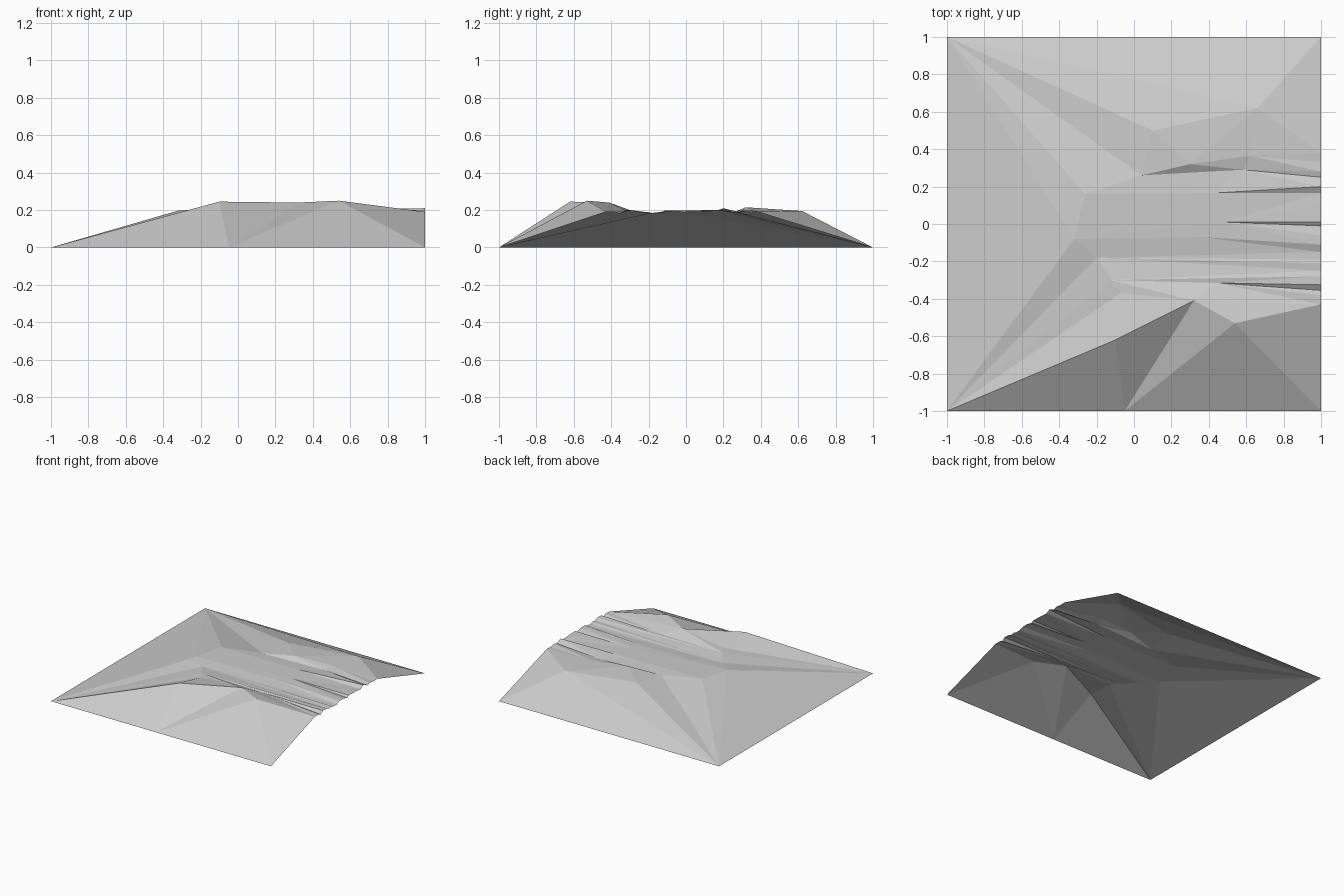
import bpy
import bmesh
from mathutils import Vector
from mathutils.geometry import delaunay_2d_cdt

cube = bpy.data.objects.get("Cube")
if cube:
    bpy.data.objects.remove(cube)

# Landmarks of the plateau: corners, ridge tops and gully heads
points = {
    "southwest": (-1, -1, 0), "southeast": (1, -1, 0),
    "northeast": (1, 1, 0), "northwest": (-1, 1, 0),
    "south_foot": (-.05, -1, 0),
    "south_shoulder": (-.1, -.62, .245), "south_saddle": (.32, -.41, .24),
    "south_peak": (.54, -.53, .25),
    "west_top": (-.32, -.08, .197), "west_bench": (-.26, .16, .2),
    "long_gully": (-.2, -.18, .185),
    "low_bench": (-.12, -.3, .2), "low_step": (-.07, -.37, .205),
    "gully_a": (.44, -.315, .195), "gully_b": (.36, -.07, .195),
    "gully_c": (.48, .01, .197), "gully_d": (.42, .165, .197),
    "scarp_west": (.04, .26, .19), "scarp_east": (.58, .29, .187),
    "scarp_top": (.3, .32, .215), "north_step": (.62, .365, .2),
    "north_shoulder": (.1, .5, .203), "north_peak": (.66, .62, .195),
}

# Eroded rim along the open right side, as (y, height) from south to north
rim = [(-.43, .19), (-.38, .19), (-.355, .18), (-.325, .2), (-.28, .198),
       (-.25, .187), (-.21, .19), (-.19, .183), (-.15, .182), (-.11, .198),
       (-.06, .197), (-.01, .185), (.01, .198), (.1, .195), (.165, .19),
       (.2, .21), (.25, .188), (.28, .197), (.33, .19), (.38, .192)]
for i, (y, z) in enumerate(rim):
    points[f"rim_{i}"] = (1, y, z)

names = list(points)
edges = []


def fan(start, *ends):
    """Crease lines from one landmark to several others."""
    edges.extend((names.index(start), names.index(end)) for end in ends)


# Slopes rising from the corners
fan("southwest", "south_foot", "south_shoulder", "low_step", "low_bench",
    "long_gully", "west_top", "northwest")
fan("southeast", "south_foot", "south_peak", "rim_0")
fan("northeast", "northwest", "north_peak", "rim_19")
fan("northwest", "west_top", "west_bench", "scarp_west", "north_shoulder",
    "north_peak")

# South ridge
fan("south_foot", "south_shoulder", "south_saddle", "south_peak")
fan("south_saddle", "south_shoulder", "south_peak", "low_step", "rim_0")
fan("south_peak", "rim_0")
fan("low_step", "south_shoulder", "low_bench")

# Gullies running out to the rim
fan("low_bench", "long_gully", "gully_a", "rim_4")
fan("gully_a", "rim_2", "rim_3")
fan("long_gully", "west_top", "gully_b", "rim_8", "rim_7", "rim_6", "rim_5")
fan("west_top", "west_bench", "gully_b", "gully_c")
fan("gully_b", "rim_8", "rim_9")
fan("gully_c", "rim_11", "rim_12")
fan("gully_d", "west_bench", "scarp_west", "scarp_east", "rim_14", "rim_15")

# North scarp and shoulder
fan("scarp_west", "west_bench", "scarp_east", "scarp_top", "north_shoulder")
fan("scarp_top", "scarp_east", "north_shoulder", "north_step")
fan("scarp_east", "rim_16", "rim_17")
fan("north_step", "rim_18", "rim_19")
fan("north_peak", "north_shoulder", "rim_19")

# Triangulate the plan along the creases, then lift it to the landmark heights
coords = [Vector(points[name]) for name in names]
plan, _, faces, origins, _, _ = delaunay_2d_cdt(
    [c.to_2d() for c in coords], edges, [], 0, 1e-5)

bm = bmesh.new()
verts = [bm.verts.new((flat.x, flat.y, coords[origin[0]].z))
         for flat, origin in zip(plan, origins)]
for face in faces:
    bm.faces.new([verts[i] for i in face])
bm.normal_update()
for face in bm.faces:
    if face.normal.z < 0:
        face.normal_flip()

mesh = bpy.data.meshes.new("plateau")
bm.to_mesh(mesh)
bm.free()
plateau = bpy.data.objects.new("plateau", mesh)
bpy.context.collection.objects.link(plateau)

# Plain light grey rock
rock = bpy.data.materials.new("light_grey_rock")
rock.use_nodes = True
grey = (.6, .6, .6, 1)
rock.diffuse_color = grey
rock.node_tree.nodes["Principled BSDF"].inputs["Base Color"].default_value = grey
mesh.materials.append(rock)
